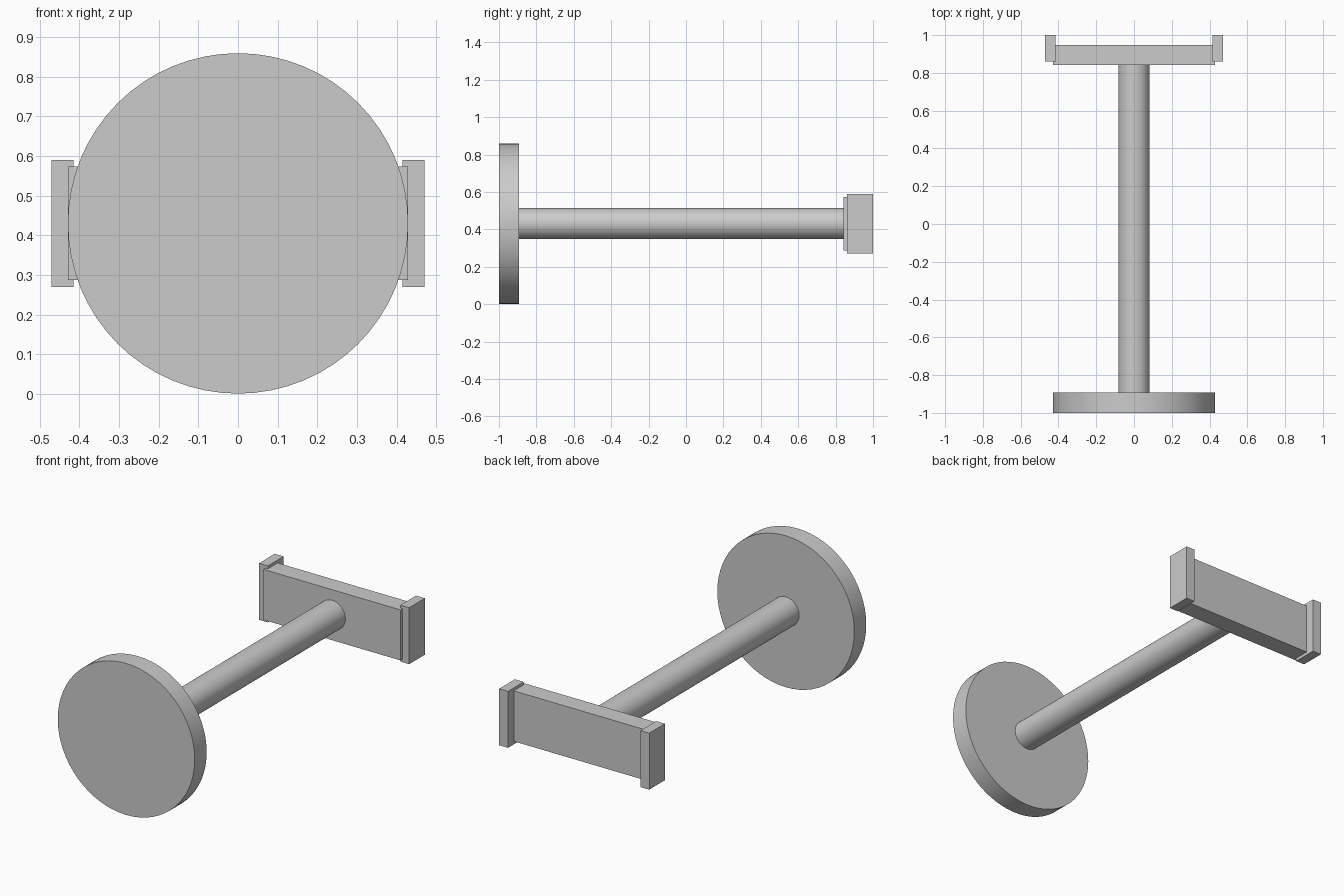
import bpy
import math

cube = bpy.data.objects.get("Cube")
if cube:
    bpy.data.objects.remove(cube, do_unlink=True)

AXIS_Z = 0.43  # height of the shaft axis

grey = bpy.data.materials.new("plain_grey")
grey.use_nodes = True
colour = (0.6, 0.6, 0.6, 1)
grey.diffuse_color = colour
grey.node_tree.nodes["Principled BSDF"].inputs["Base Color"].default_value = colour


def rod(name, radius, y0, y1):
    """Round part lying along y."""
    bpy.ops.mesh.primitive_cylinder_add(
        vertices=64, radius=radius, depth=y1 - y0,
        location=(0, (y0 + y1) / 2, AXIS_Z), rotation=(math.pi / 2, 0, 0))
    ob = bpy.context.object
    ob.name = name
    ob.data.materials.append(grey)
    bpy.ops.object.transform_apply(location=False, rotation=True, scale=True)
    bpy.ops.object.shade_smooth_by_angle(angle=math.radians(30))


def block(name, x0, x1, y0, y1, height):
    """Box centred vertically on the shaft axis."""
    bpy.ops.mesh.primitive_cube_add(
        size=1, location=((x0 + x1) / 2, (y0 + y1) / 2, AXIS_Z))
    ob = bpy.context.object
    ob.name = name
    ob.scale = (abs(x1 - x0), y1 - y0, height)
    ob.data.materials.append(grey)
    bpy.ops.object.transform_apply(location=False, rotation=False, scale=True)


# Round front disc and the long shaft behind it
rod("front_disc", 0.429, -1.0, -0.893)
rod("shaft", 0.083, -0.9, 0.85)

# Cross bar with a taller cap on each end
block("cross_bar", -0.429, 0.429, 0.842, 0.948, 0.286)
for side, s in (("left", 1), ("right", -1)):
    block(side + "_end_cap", s * 0.415, s * 0.47, 0.86, 1.0, 0.32)
